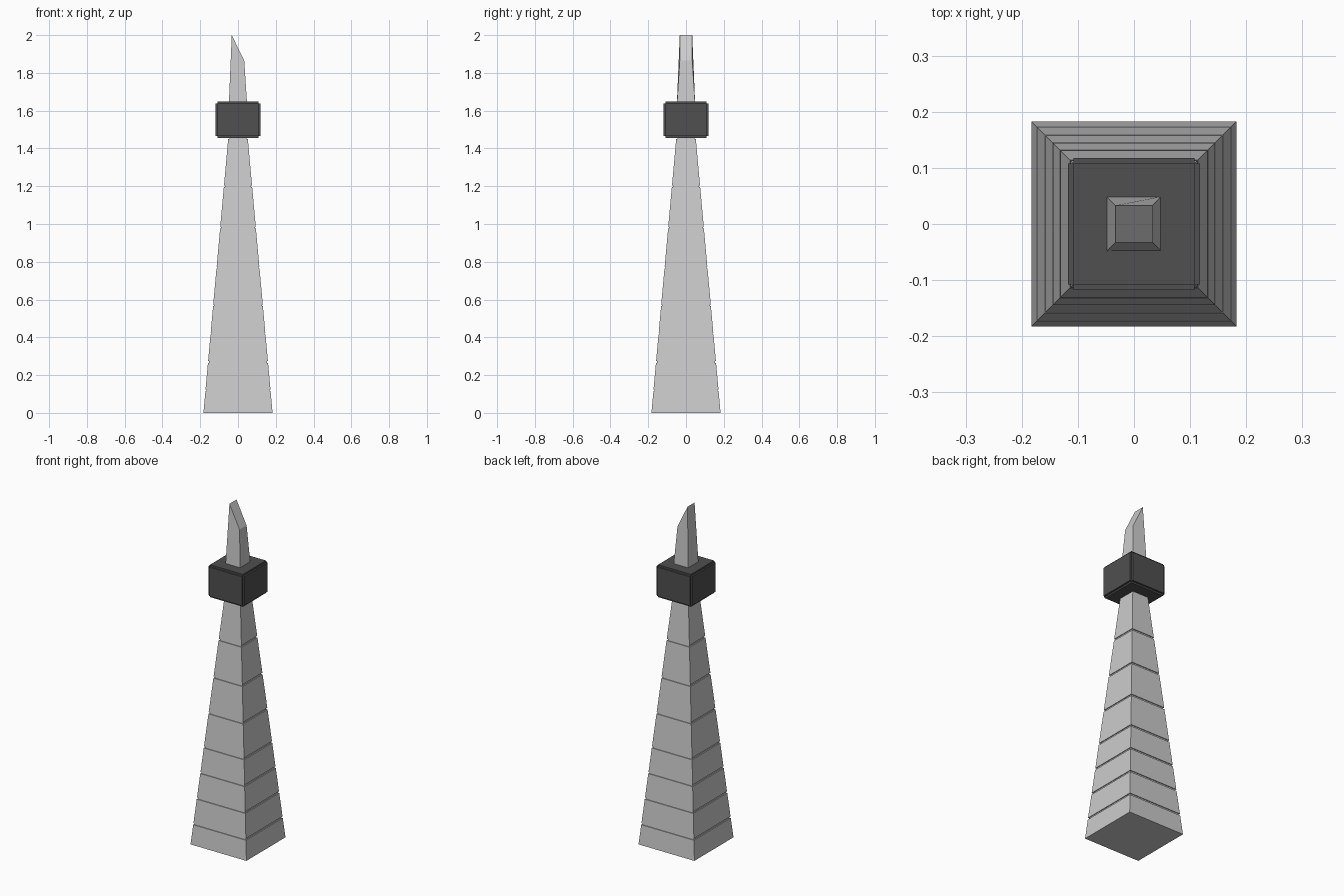
import bpy, bmesh

if "Cube" in bpy.data.objects:
    bpy.data.objects.remove(bpy.data.objects["Cube"])


def make_object(name, bm, mat=None):
    bmesh.ops.recalc_face_normals(bm, faces=bm.faces)
    mesh = bpy.data.meshes.new(name)
    bm.to_mesh(mesh)
    bm.free()
    obj = bpy.data.objects.new(name, mesh)
    bpy.context.collection.objects.link(obj)
    if mat:
        mesh.materials.append(mat)
    return obj


def square_loft(rings):
    """Stack square rings given as (half width, z) and skin them."""
    bm = bmesh.new()
    loops = [[bm.verts.new((sx * h, sy * h, z))
              for sx, sy in ((-1, -1), (1, -1), (1, 1), (-1, 1))]
             for h, z in rings]
    for low, high in zip(loops, loops[1:]):
        for i in range(4):
            j = (i + 1) % 4
            bm.faces.new((low[i], low[j], high[j], high[i]))
    bm.faces.new(loops[0][::-1])
    bm.faces.new(loops[-1])
    return bm


# Tapered shaft with thin recessed seams between the blocks
BASE, TOP, HEIGHT = 0.183, 0.052, 1.45
SEAMS = (0.12, 0.27, 0.42, 0.57, 0.77, 0.98, 1.20)
GAP, DEPTH = 0.005, 0.005


def half_width(z):
    return BASE + (TOP - BASE) * z / HEIGHT


rings = [(BASE, 0)]
for z in SEAMS:
    lo, hi = z - GAP, z + GAP
    rings += [(half_width(lo), lo), (half_width(lo) - DEPTH, lo),
              (half_width(hi) - DEPTH, hi), (half_width(hi), hi)]
rings.append((TOP, HEIGHT))
make_object("shaft", square_loft(rings))

# Narrow neck joining shaft and collar
make_object("neck", square_loft([(0.045, 1.44), (0.045, 1.47)]))

# Dark cubic collar: a core with a raised panel on each of its six sides
dark = bpy.data.materials.new("dark")
dark.diffuse_color = (0.08, 0.08, 0.08, 1)
dark.use_nodes = True
dark.node_tree.nodes["Principled BSDF"].inputs["Base Color"].default_value = dark.diffuse_color
bm = bmesh.new()
bmesh.ops.create_cube(bm, size=1)
for v in bm.verts:
    v.co = (v.co.x * 0.218, v.co.y * 0.218, v.co.z * 0.174 + 1.552)
for face in list(bm.faces):
    normal = face.normal.copy()
    panel = bmesh.ops.inset_individual(bm, faces=[face], thickness=0.002)
    panel = bmesh.ops.extrude_discrete_faces(bm, faces=[face])["faces"]
    bmesh.ops.translate(bm, verts=panel[0].verts, vec=normal * 0.009)
make_object("collar", bm, dark)

# Spire with a slanted tip, high on the left
bm = square_loft([(0.049, 1.62), (0.033, 2.0)])
for v in bm.verts:
    if v.co.z > 1.9 and v.co.x > 0:
        v.co.z = 1.865
make_object("spire", bm)
